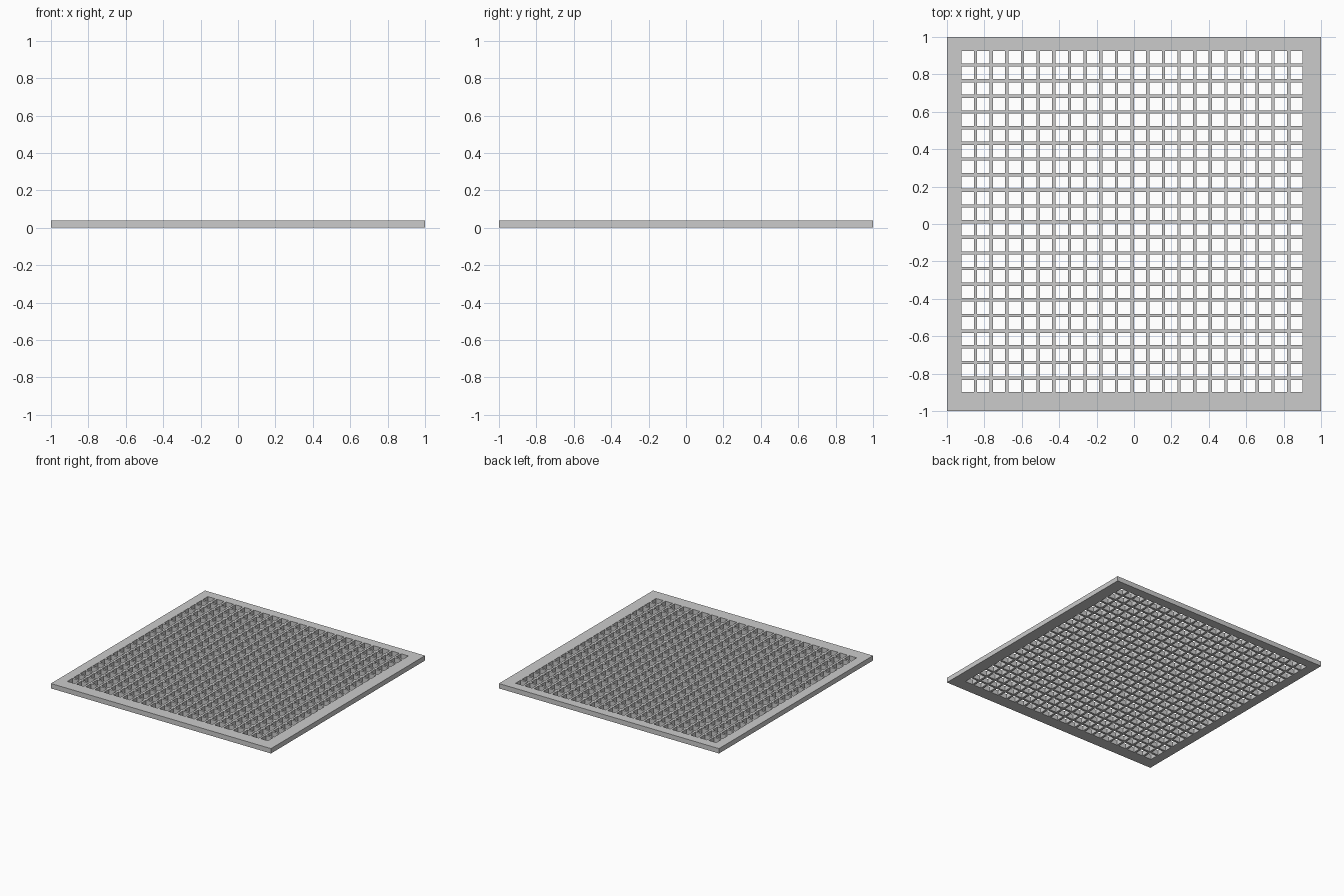
import bpy, bmesh

if "Cube" in bpy.data.objects:
    bpy.data.objects.remove(bpy.data.objects["Cube"])

N = 22              # holes per side
PITCH = 0.0837      # hole spacing
HOLE = 0.066        # hole width
T = 0.04            # plate thickness


def cut_lines(first):
    """Plate edges plus both sides of every hole along one axis."""
    lines = [-1.0]
    for i in range(N):
        a = first + i * PITCH
        lines += [a, a + HOLE]
    return lines + [1.0]


xs = cut_lines(-0.922)
ys = cut_lines(-0.899)

# Perforated sheet: every cell except the hole cells
bm = bmesh.new()
v = [[bm.verts.new((x, y, 0)) for y in ys] for x in xs]
for i in range(len(xs) - 1):
    for j in range(len(ys) - 1):
        if i % 2 and j % 2:
            continue
        bm.faces.new((v[i][j], v[i + 1][j], v[i + 1][j + 1], v[i][j + 1]))

# Thicken into a grate with hole walls
bottom = bm.faces[:]
ext = bmesh.ops.extrude_face_region(bm, geom=bottom, use_keep_orig=True)
top = [g for g in ext["geom"] if isinstance(g, bmesh.types.BMVert)]
bmesh.ops.translate(bm, verts=top, vec=(0, 0, T))
bmesh.ops.recalc_face_normals(bm, faces=bm.faces[:])

mesh = bpy.data.meshes.new("grate_plate")
bm.to_mesh(mesh)
bm.free()
obj = bpy.data.objects.new("grate_plate", mesh)
bpy.context.collection.objects.link(obj)
